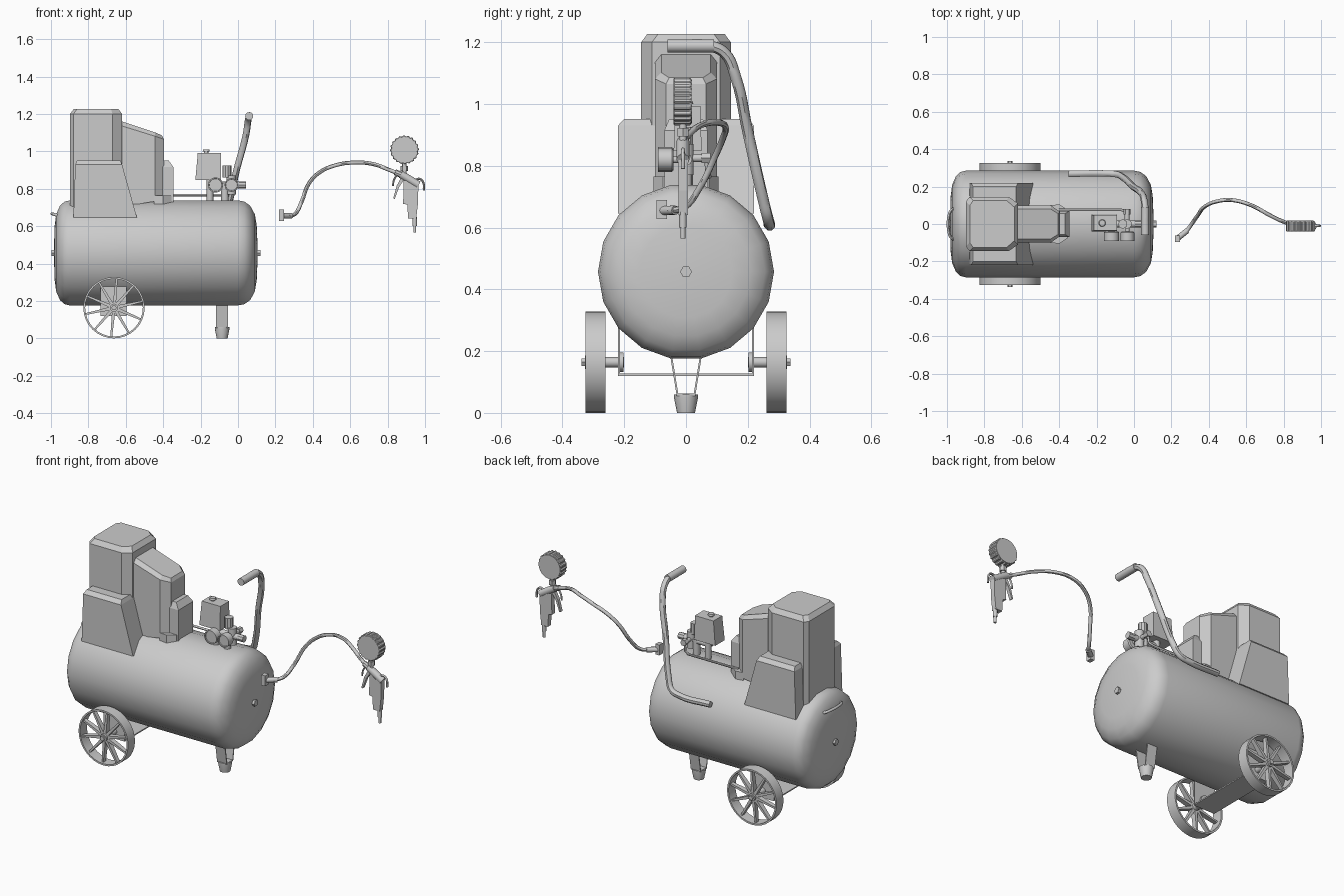
import bpy, bmesh, math
from mathutils import Vector

if "Cube" in bpy.data.objects:
    bpy.data.objects.remove(bpy.data.objects["Cube"])

def finish(name, bm, smooth=None):
    bmesh.ops.recalc_face_normals(bm, faces=bm.faces)
    me = bpy.data.meshes.new(name)
    bm.to_mesh(me)
    bm.free()
    ob = bpy.data.objects.new(name, me)
    bpy.context.collection.objects.link(ob)
    if smooth:
        shade(ob, smooth)
    return ob

def shade(ob, angle=35):
    bpy.ops.object.select_all(action='DESELECT')
    ob.select_set(True)
    bpy.context.view_layer.objects.active = ob
    bpy.ops.object.shade_smooth_by_angle(angle=math.radians(angle))

def loft(name, sections, smooth=None, closed=False):
    """Bridge equal-length rings of points, capping both ends unless closed."""
    bm = bmesh.new()
    rings = [[bm.verts.new(p) for p in s] for s in sections]
    n = len(rings[0])
    pairs = list(zip(rings, rings[1:])) + ([(rings[-1], rings[0])] if closed else [])
    for a, b in pairs:
        for i in range(n):
            bm.faces.new((a[i], a[(i + 1) % n], b[(i + 1) % n], b[i]))
    if not closed:
        bm.faces.new(rings[0])
        bm.faces.new(rings[-1])
    return finish(name, bm, smooth)

def lathe(name, start, axis, profile, n=16, smooth=35, closed=False):
    """Revolve (distance, radius) pairs around an axis."""
    q = Vector(axis).to_track_quat('Z', 'Y')
    rings = [[Vector(start) + q @ Vector((r * math.cos(2 * math.pi * i / n),
              r * math.sin(2 * math.pi * i / n), d)) for i in range(n)] for d, r in profile]
    return loft(name, rings, smooth, closed)

def rod(name, a, b, r, r2=None, n=12):
    d = Vector(b) - Vector(a)
    return lathe(name, a, d, [(0, r), (d.length, r if r2 is None else r2)], n)

def rect(x0, x1, y0, y1, z):
    return [(x0, y0, z), (x1, y0, z), (x1, y1, z), (x0, y1, z)]

def box(name, x0, x1, y0, y1, z0, z1):
    return loft(name, [rect(x0, x1, y0, y1, z0), rect(x0, x1, y0, y1, z1)])

def tube(name, pts, r, res=5, straight=False):
    cu = bpy.data.curves.new(name, 'CURVE')
    cu.dimensions, cu.bevel_depth, cu.bevel_resolution = '3D', r, 2
    cu.use_fill_caps, cu.resolution_u = True, res
    sp = cu.splines.new('BEZIER')
    sp.bezier_points.add(len(pts) - 1)
    for b, p in zip(sp.bezier_points, pts):
        b.co = p
        b.handle_left_type = b.handle_right_type = 'VECTOR' if straight else 'AUTO'
    ob = bpy.data.objects.new(name, cu)
    bpy.context.collection.objects.link(ob)
    bpy.ops.object.select_all(action='DESELECT')
    ob.select_set(True)
    bpy.context.view_layer.objects.active = ob
    bpy.ops.object.convert(target='MESH')
    shade(bpy.context.object, 45)

# Tank with domed ends, end bolts and rear lifting handle
dome = [(0, .285), (.035, .278), (.065, .256), (.09, .21), (.1, .15), (.105, .03)]
prof = [(-.9 - d * .8, r) for d, r in reversed(dome)] + dome
lathe("tank", (0, 0, .457), (1, 0, 0), prof, 18, 60)
for s, x in ((1, .1), (-1, -.977)):
    rod("end_bolt", (x, 0, .457), (x + s * .02, 0, .457), .019, n=6)
tube("rear_handle", [(-.94, -.085, .65), (-.975, -.075, .66), (-.99, -.04, .665),
                     (-.99, .04, .665), (-.975, .075, .66), (-.94, .085, .65)], .008)

# Motor tower with cut corners
def tower_plan(z, g):
    h = [(-.898 + g, .12 - g), (-.88 + g, .145 - g), (-.67 - g / 2, .145 - g), (-.62 - g, .11 - g)]
    return [(x, -y, z) for x, y in h] + [(x, y, z) for x, y in reversed(h)]
loft("motor_tower", [tower_plan(.62, 0), tower_plan(1.2, 0), tower_plan(1.227, .02)])

# Side shrouds, tapering upward
loft("motor_shroud", [rect(-.88, -.54, -.22, .22, .645), rect(-.87, -.62, -.22, .22, .93),
                      rect(-.86, -.63, -.2, .2, .952)])

# Sloped pump cover with chamfered nose
def cover_plan(z_back, z_front, g):
    f = [(-.65, .1 - g, z_back), (-.445, .1 - g, (z_back + 4 * z_front) / 5),
         (-.396 - g * .5, .065 - g / 2, z_front)]
    return [(x, -y, z) for x, y, z in f] + [(x, y, z) for x, y, z in reversed(f)]
loft("pump_cover", [cover_plan(.70, .74, 0), cover_plan(1.145, 1.065, 0), cover_plan(1.17, 1.085, .02)])
loft("nose_cover", [rect(-.43, -.345, -.07, .07, .725), rect(-.43, -.345, -.07, .07, .915),
                    rect(-.43, -.37, -.055, .055, .95)])
loft("nose_foot", [[(-.45, -.1, z), (-.4, -.105, z), (-.355, -.075, z), (-.355, .075, z),
                    (-.4, .105, z), (-.45, .1, z)] for z in (.71, .765)])

# Pressure switch, post and knob
loft("pressure_switch", [rect(-.228, -.092, -.04, .05, .848), rect(-.215, -.092, -.035, .048, .992)])
rod("switch_post", (-.15, .005, .72), (-.15, .005, .85), .018)
lathe("switch_knob", (-.17, .005, .99), (0, 0, 1), [(0, .011), (.009, .011), (.01, .019), (.02, .016)])

# Manifold, regulator and fittings
rod("manifold", (-.15, .0, .82), (.01, .0, .82), .018)
rod("outlet_knob", (.005, 0, .82), (.043, 0, .82), .02, n=8)
rod("manifold_post", (-.07, 0, .72), (-.07, 0, .83), .02)
rod("regulator_body", (-.037, 0, .77), (-.037, 0, .87), .025)
rod("regulator_knob", (-.06, 0, .86), (-.06, 0, .925), .024, n=10)
rod("safety_valve", (-.037, 0, .825), (-.037, .075, .825), .013)
rod("safety_valve_cap", (-.037, .05, .825), (-.037, .08, .825), .019, n=6)
for x, r in ((-.12, .041), (-.035, .037)):
    rod("gauge_stem", (x, -.05, .82), (x, 0, .82), .011)
    lathe("tank_gauge", (x, -.04, .82), (0, -1, 0),
          [(0, r * .85), (.006, r), (.05, r), (.05, r * .85), (.044, r * .82)], 18)
tube("transfer_pipe", [(-.4, .076, .765), (-.07, .076, .765), (-.045, .07, .775),
                       (-.04, .065, .825)], .007, 3, True)

# Push handle and its grip
tube("push_handle", [(.06, -.04, 1.188), (.06, .075, 1.188), (.054, .125, 1.165), (.043, .16, 1.09),
                     (-.005, .2, .91), (-.06, .25, .69), (-.09, .265, .63), (-.14, .27, .613),
                     (-.35, .268, .613)], .018)
rod("handle_grip", (.06, -.06, 1.188), (.06, .09, 1.188), .0215)

# Axle bracket, a U of sheet metal
u = [(-.22, .29), (-.22, .12), (.22, .12), (.22, .29), (.213, .29), (.213, .127), (-.213, .127), (-.213, .29)]
loft("axle_bracket", [[(x, y, z) for y, z in u] for x in (-.735, -.595)])

# Wheels: rim, tapered spokes, hub, stub axle
wx, wz = -.663, .164
for s in (-1, 1):
    lathe("wheel_rim", (wx, s * .26, wz), (0, s, 0),
          [(0, .164), (.065, .164), (.065, .154), (0, .154)], 32, 35, True)
    for k in range(10):
        a = 2 * math.pi * (k + .35) / 10
        c, sn = math.cos(a), math.sin(a)
        secs = []
        for r, w, d in ((.01, .009, .016), (.157, .005, .012)):
            secs.append([(wx + c * r - sn * p, s * (.3 + q), wz + sn * r + c * p)
                         for p, q in ((-w, -d), (w, -d), (w, d), (-w, d))])
        loft("wheel_spoke", secs)
    rod("wheel_hub", (wx, s * .265, wz), (wx, s * .327, wz), .022)
    rod("stub_axle", (wx, s * .2, wz), (wx, s * .3, wz), .017)
    rod("axle_flange", (wx, s * .203, wz), (wx, s * .213, wz), .032)
    rod("axle_nut", (wx, s * .322, wz), (wx, s * .338, wz), .014, n=6)

# Front leg channel and rubber foot
v = [(-.052, .19), (-.03, .055), (.03, .055), (.052, .19), (.046, .19), (.025, .062), (-.025, .062), (-.046, .19)]
loft("front_leg", [[(x, y, z) for y, z in v] for x in (-.117, -.053)])
lathe("rubber_foot", (-.085, 0, 0), (0, 0, 1), [(0, .029), (.05, .039), (.06, .039)])

# Air hose with end connector
tube("air_hose", [(.27, -.055, .655), (.305, -.005, .665), (.34, .045, .73), (.38, .094, .83),
                  (.44, .12, .89), (.52, .128, .925), (.62, .103, .94), (.73, .045, .93),
                  (.81, .008, .9), (.87, -.008, .877)], .0105)
rod("connector_sleeve", (.235, -.075, .655), (.285, -.035, .656), .015)
box("tire_chuck", .22, .246, -.095, -.062, .628, .69)

# Gun pressure gauge with ribbed bumper
rod("gun_gauge_case", (.89, .02, 1.008), (.89, -.04, 1.008), .071, n=32)
n = 80
rib = [.077 if i % 4 < 2 else .072 for i in range(n)]
loft("gun_gauge_bumper", [[(.89 + r * f * math.cos(2 * math.pi * i / n), y,
     1.008 + r * f * math.sin(2 * math.pi * i / n)) for i, r in enumerate(rib)]
     for y, f in ((.016, .97), (.012, 1), (-.037, 1), (-.041, .95))])
rod("gun_gauge_neck", (.89, -.01, .86), (.89, -.01, .945), .012)
rod("gun_gauge_nut", (.89, -.01, .895), (.89, -.01, .922), .02, n=6)

# Inflator gun body, grip, nozzle, trigger and guard
rod("gun_inlet", (.84, -.005, .888), (.885, -.01, .87), .016, n=8)
rod("gun_body", (.87, -.01, .878), (.965, -.01, .82), .021)

def slab(name, pts, y0, y1):
    return loft(name, [[(x, y, z) for x, z in pts] for y in (y0, y1)])
slab("gun_grip", [(.885, .845), (.965, .835), (.962, .72), (.953, .64), (.91, .64), (.905, .715),
                  (.882, .72), (.885, .77)], -.024, .006)
rod("gun_nozzle", (.945, -.01, .6), (.945, -.01, .65), .012)
rod("gun_nozzle_tip", (.945, -.01, .565), (.945, -.01, .61), .008)
slab("gun_trigger", [(.875, .865), (.885, .845), (.862, .81), (.838, .745), (.83, .748), (.848, .815)],
     -.02, 0)
tube("gun_guard", [(.945, -.01, .845), (.97, -.01, .853), (.99, -.01, .835), (.994, -.01, .79)], .006)
tube("trigger_guard", [(.88, -.01, .88), (.855, -.01, .875), (.835, -.01, .85), (.828, -.01, .815)], .005)
